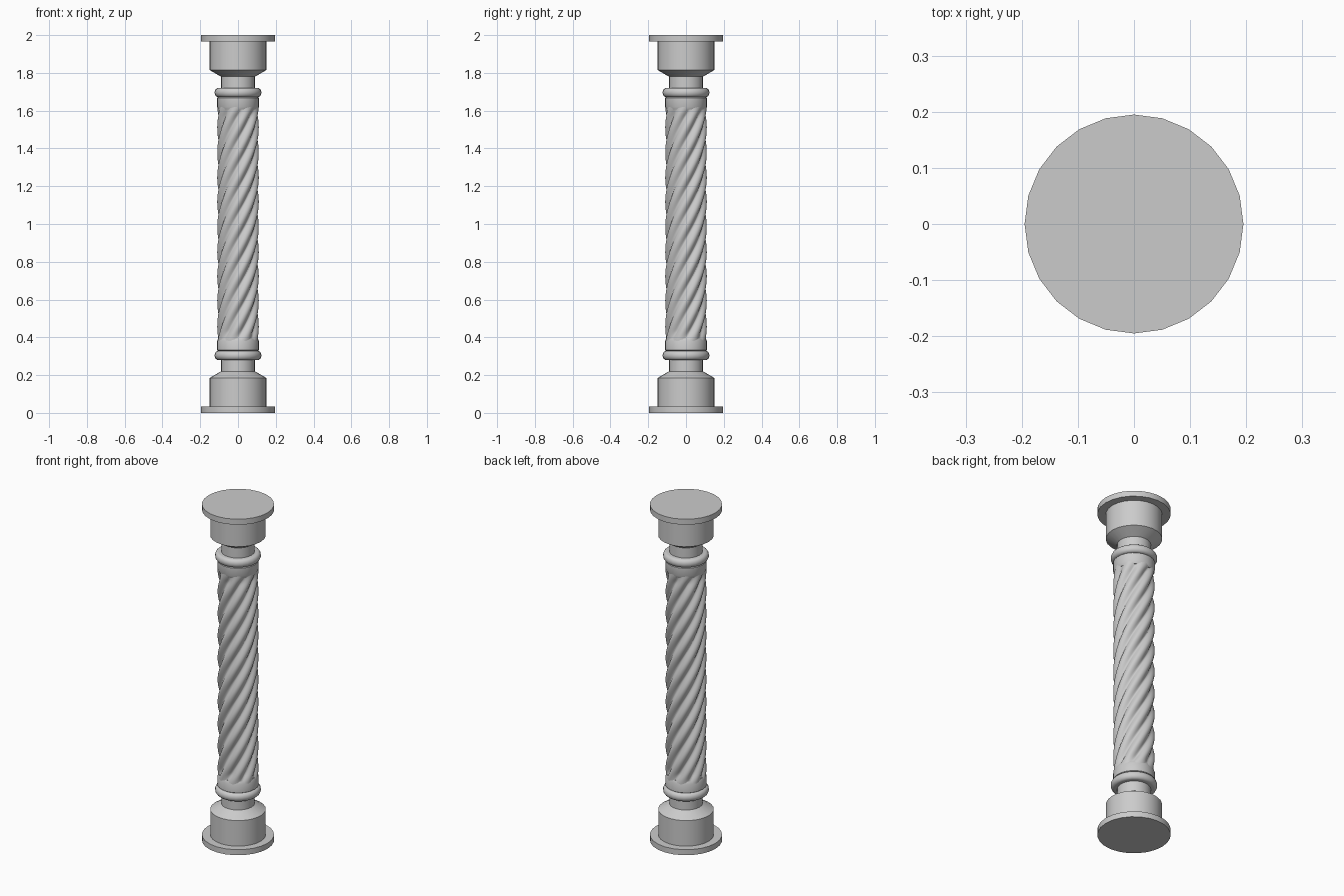
import bpy, bmesh
from math import sin, cos, pi, radians

cube = bpy.data.objects.get("Cube")
if cube:
    bpy.data.objects.remove(cube, do_unlink=True)

stone = bpy.data.materials.new("grey stone")
stone.use_nodes = True
GREY = (0.6, 0.6, 0.6, 1)
stone.diffuse_color = GREY
stone.node_tree.nodes["Principled BSDF"].inputs["Base Color"].default_value = GREY


def loft(name, rings, sides, radius, angle=35):
    """Stack closed rings; radius(ring, a) gives the outline, each ring is (r, z)."""
    bm = bmesh.new()
    loops = []
    for ring in rings:
        loop = []
        for i in range(sides):
            a = 2 * pi * i / sides
            r = radius(ring, a)
            loop.append(bm.verts.new((r * cos(a), r * sin(a), ring[1])))
        loops.append(loop)
    for low, high in zip(loops, loops[1:]):
        for i in range(sides):
            j = (i + 1) % sides
            bm.faces.new((low[i], low[j], high[j], high[i]))
    bm.faces.new(loops[0][::-1])
    bm.faces.new(loops[-1])
    bmesh.ops.recalc_face_normals(bm, faces=bm.faces)
    mesh = bpy.data.meshes.new(name)
    bm.to_mesh(mesh)
    bm.free()
    mesh.materials.append(stone)
    obj = bpy.data.objects.new(name, mesh)
    bpy.context.collection.objects.link(obj)
    bpy.ops.object.select_all(action="DESELECT")
    obj.select_set(True)
    bpy.context.view_layer.objects.active = obj
    bpy.ops.object.shade_smooth_by_angle(angle=radians(angle))
    return obj


def turned(name, profile, top, sides=24):
    """Lathe a profile; the capital is the base turned upside down."""
    rings = [(r, 2 - z) for r, z in reversed(profile)] if top else profile
    return loft(name, rings, sides, lambda ring, a: ring[0])


# End blocks: plate, drum with sloped shoulder, neck
block = [(0.195, 0), (0.195, 0.033), (0.15, 0.033), (0.15, 0.185),
         (0.09, 0.22), (0.09, 0.30)]
turned("base_block", block, False)
turned("capital_block", block, True)

# Rounded rings with the plain collars beside the shaft
bead = [(0.105 + 0.019 * cos(t * pi / 8), 0.304 + 0.024 * sin(t * pi / 8))
        for t in range(-4, 5)]
collar = bead + [(0.111, 0.332), (0.111, 0.38), (0.104, 0.395)]
turned("base_ring", collar, False)
turned("capital_ring", collar, True)

# Twisted shaft with rounded strands and narrow grooves between them
STRANDS, PITCH, LOW, HIGH = 8, 1.05, 0.36, 1.64


def rope(ring, a):
    z = ring[1]
    phase = STRANDS * (a - 2 * pi * z / PITCH) / 2
    fade = min(1, (z - LOW) / 0.07, (HIGH - z) / 0.07)
    return ring[0] - 0.022 * fade * (1 - abs(sin(phase)))


STEPS = 120
loft("twisted_shaft",
     [(0.11, LOW + (HIGH - LOW) * k / STEPS) for k in range(STEPS + 1)],
     96, rope, 60)
